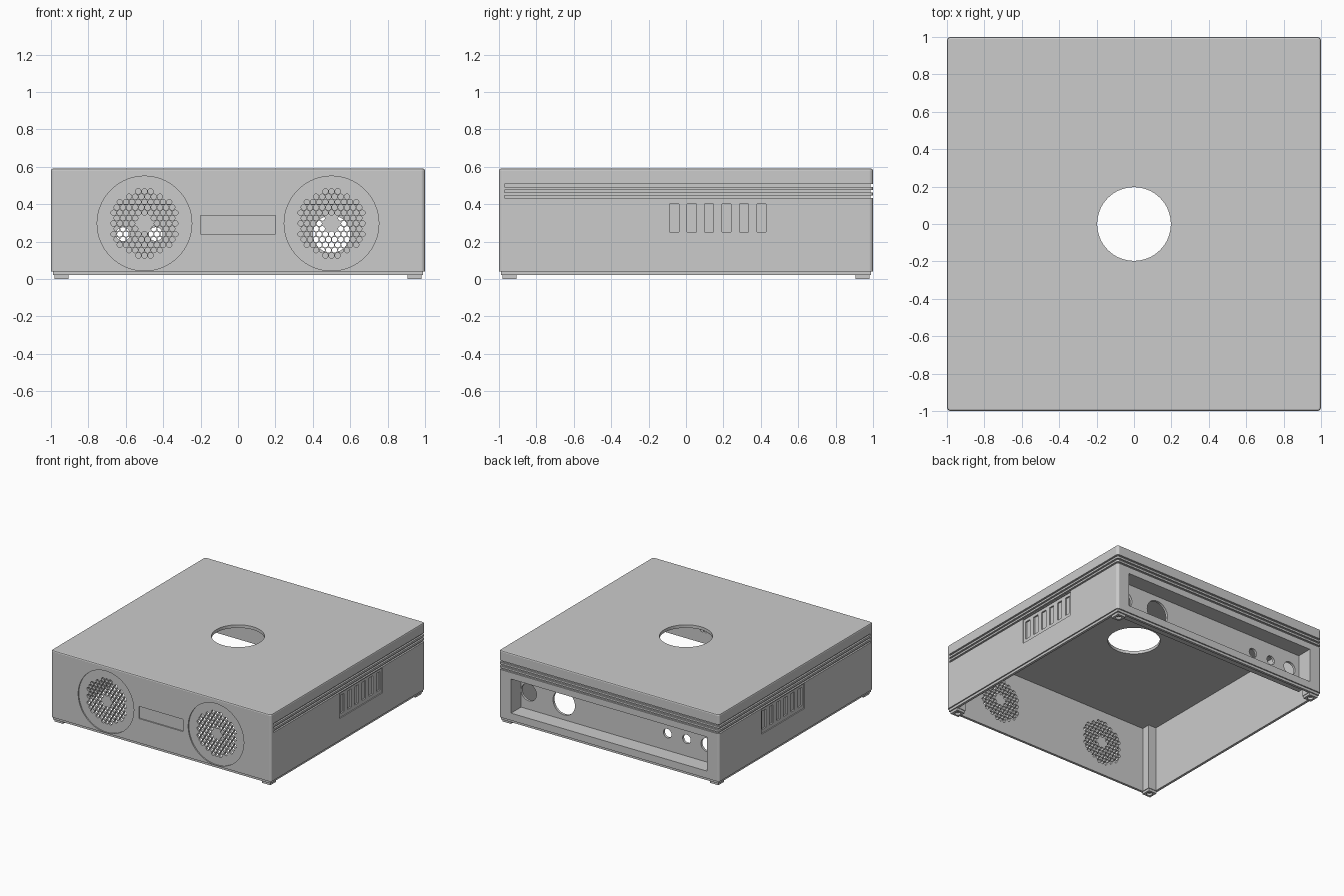
import bpy, bmesh, math
from mathutils import Matrix, Vector

if "Cube" in bpy.data.objects:
    bpy.data.objects.remove(bpy.data.objects["Cube"], do_unlink=True)

grey = bpy.data.materials.new("plain grey")
grey.use_nodes = True
COLOUR = (0.6, 0.6, 0.6, 1)
grey.diffuse_color = COLOUR
grey.node_tree.nodes["Principled BSDF"].inputs["Base Color"].default_value = COLOUR

WALL = 0.03          # wall thickness
INNER = 1 - WALL     # inside half width
TOP, RIM = 0.59, 0.04


def box(bm, lo, hi):
    lo, hi = Vector(lo), Vector(hi)
    mat = Matrix.Translation((lo + hi) / 2) @ Matrix.Diagonal((*(hi - lo), 1))
    return bmesh.ops.create_cube(bm, size=1, matrix=mat)["verts"]


def cylinder(bm, centre, radius, depth, axis="Z", sides=48):
    turn = Matrix.Rotation(math.pi / 2, 4, "X") if axis == "Y" else Matrix()
    bmesh.ops.create_cone(bm, cap_ends=True, segments=sides, radius1=radius,
                          radius2=radius, depth=depth,
                          matrix=Matrix.Translation(centre) @ turn)


def make(name, build):
    bm = bmesh.new()
    build(bm)
    mesh = bpy.data.meshes.new(name)
    bm.to_mesh(mesh)
    bm.free()
    obj = bpy.data.objects.new(name, mesh)
    mesh.materials.append(grey)
    bpy.context.scene.collection.objects.link(obj)
    return obj


def cut(target, build):
    """Subtract the built shapes from the target for good."""
    cutter = make("cutter", build)
    cutter.hide_render = True
    mod = target.modifiers.new("cut", "BOOLEAN")
    mod.operation, mod.solver, mod.object = "DIFFERENCE", "EXACT", cutter
    deps = bpy.context.evaluated_depsgraph_get()
    mesh = bpy.data.meshes.new_from_object(target.evaluated_get(deps))
    target.modifiers.clear()
    target.data = mesh
    bpy.data.objects.remove(cutter, do_unlink=True)


# Outer shell with rounded corners and a softened top edge
def shell_block(bm):
    box(bm, (-1, -1, RIM), (1, 1, TOP))
    upright = [e for e in bm.edges if abs(e.verts[0].co.z - e.verts[1].co.z) > 0.1]
    bmesh.ops.bevel(bm, geom=upright, offset=0.02, segments=4, profile=0.5, affect="EDGES")
    rim = [e for e in bm.edges if all(v.co.z > TOP - 0.001 for v in e.verts)]
    bmesh.ops.bevel(bm, geom=rim, offset=0.01, segments=2, profile=0.5, affect="EDGES")


shell = make("case_shell", shell_block)
cut(shell, lambda bm: box(bm, (-INNER, -INNER, -0.1), (INNER, INNER, TOP - 0.025)))

# Round opening in the lid
cut(shell, lambda bm: cylinder(bm, (0, 0, TOP), 0.197, 0.3, sides=64))

# Rear connector opening
OPEN_X, OPEN_LOW, OPEN_HIGH = 0.89, 0.1, 0.38
cut(shell, lambda bm: box(bm, (-OPEN_X, 0.9, OPEN_LOW), (OPEN_X, 1.1, OPEN_HIGH)))

# Decorative grooves around the sides and back
GROOVES = [0.44, 0.47, 0.5]


def side_grooves(bm):
    for z in GROOVES:
        for s in (-1, 1):
            a, b = sorted((s * 0.986, s * 1.1))
            box(bm, (a, -0.97, z - 0.007), (b, 1.1, z + 0.007))


def back_grooves(bm):
    for z in GROOVES:
        box(bm, (-1.1, 0.986, z - 0.007), (1.1, 1.1, z + 0.007))


cut(shell, side_grooves)
cut(shell, back_grooves)

# Side vent recesses, then blind slots inside them
VENT_Y0, VENT_Y1, SLOTS = -0.11, 0.45, 6


def vent_recess(bm):
    for s in (-1, 1):
        a, b = sorted((s * 0.992, s * 1.1))
        box(bm, (a, VENT_Y0, 0.22), (b, VENT_Y1, 0.425))


def vent_slots(bm):
    pitch = (VENT_Y1 - VENT_Y0) / SLOTS
    for s in (-1, 1):
        a, b = sorted((s * 0.98, s * 1.1))
        for i in range(SLOTS):
            y = VENT_Y0 + (i + 0.5) * pitch
            box(bm, (a, y - 0.025, 0.25), (b, y + 0.025, 0.4))


cut(shell, vent_recess)
cut(shell, vent_slots)

# Front recesses: two fan discs and a centre panel
FAN_X, FAN_Z = 0.5, 0.297


def front_recess(bm):
    for s in (-1, 1):
        cylinder(bm, (s * FAN_X, -1.04, FAN_Z), 0.253, 0.1, "Y", 64)
    box(bm, (-0.2, -1.1, 0.24), (0.2, -0.99, 0.34))


cut(shell, front_recess)


# Fan grilles: small holes on a staggered grid, solid in the middle
def grille(bm):
    pitch = 0.033
    for s in (-1, 1):
        for row in range(-6, 7):
            for col in range(-6, 7):
                x = (col + 0.5 * (row % 2)) * pitch
                z = row * pitch * math.sqrt(3) / 2
                if 0.05 < math.hypot(x, z) < 0.178:
                    cylinder(bm, (s * FAN_X + x, -1, FAN_Z + z), 0.0145, 0.2, "Y", 12)


cut(shell, grille)

# Stepped lip along the bottom
lip = make("bottom_lip", lambda bm: box(bm, (-0.99, -0.99, 0.02), (0.99, 0.99, RIM)))
cut(lip, lambda bm: box(bm, (-INNER, -INNER, -0.1), (INNER, INNER, 0.2)))

# Recessed rear panel box with connector holes
panel = make("rear_panel_box", lambda bm: box(
    bm, (-OPEN_X - 0.015, 0.85, OPEN_LOW - 0.02), (OPEN_X + 0.015, INNER, OPEN_HIGH + 0.02)))
cut(panel, lambda bm: box(bm, (-OPEN_X, 0.87, OPEN_LOW), (OPEN_X, 1.1, OPEN_HIGH)))


def connector_holes(bm):
    for x, radius in ((0.82, 0.07), (0.5, 0.1), (-0.44, 0.037), (-0.615, 0.037), (-0.8, 0.055)):
        cylinder(bm, (x, 0.86, 0.24), radius, 0.1, "Y", 32)


cut(panel, connector_holes)

# Corner posts and square feet with screw holes
for sx, side in ((1, "left"), (-1, "right")):
    for sy, end in ((-1, "front"), (1, "back")):
        def corner(bm, a, b, z0, z1):
            xs, ys = sorted((sx * a, sx * b)), sorted((sy * a, sy * b))
            box(bm, (xs[0], ys[0], z0), (xs[1], ys[1], z1))

        make(f"{end}_{side}_post", lambda bm: corner(bm, 0.9, INNER, 0.02, TOP - 0.025))
        foot = make(f"{end}_{side}_foot", lambda bm: corner(bm, 0.905, 0.98, 0, 0.021))
        cut(foot, lambda bm: cylinder(bm, (sx * 0.9425, sy * 0.9425, 0), 0.022, 0.036, sides=20))
